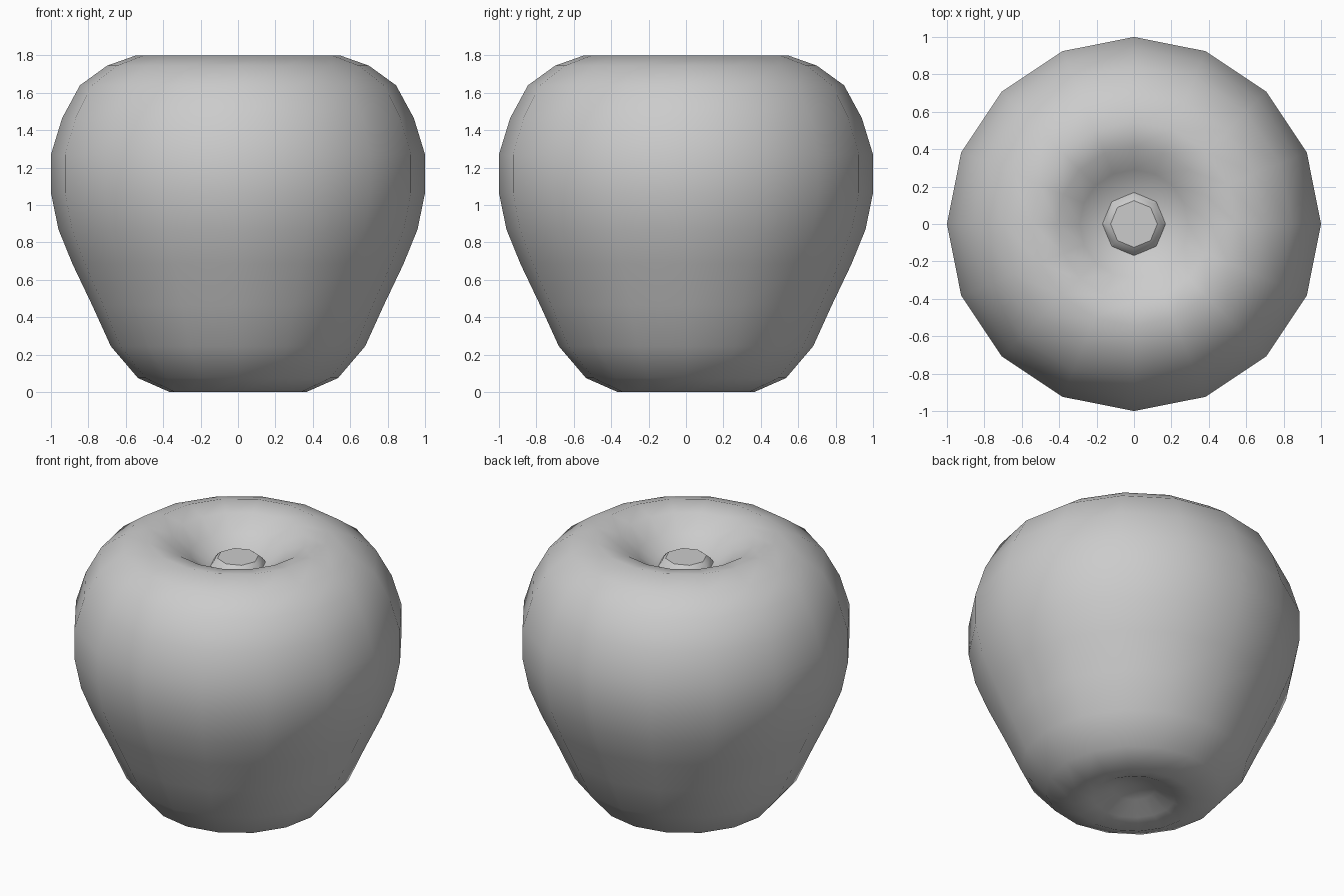
import bpy, bmesh, math

if "Cube" in bpy.data.objects:
    bpy.data.objects.remove(bpy.data.objects["Cube"])


def lathe(name, profile, sides, cap_start=False, cap_end=False):
    """Revolve (radius, z) points around z; radius 0 becomes a pole."""
    bm = bmesh.new()
    rings = []
    for r, z in profile:
        if r == 0:
            rings.append([bm.verts.new((0, 0, z))] * sides)
        else:
            rings.append([bm.verts.new((r * math.cos(2 * math.pi * i / sides),
                                        r * math.sin(2 * math.pi * i / sides), z))
                          for i in range(sides)])
    for a, b in zip(rings, rings[1:]):
        for i in range(sides):
            j = (i + 1) % sides
            quad = [a[i], a[j], b[j], b[i]]
            bm.faces.new(list(dict.fromkeys(quad)))
    if cap_end:
        bm.faces.new(rings[-1])
    if cap_start:
        bm.faces.new(rings[0][::-1])
    bmesh.ops.recalc_face_normals(bm, faces=bm.faces[:])
    mesh = bpy.data.meshes.new(name)
    bm.to_mesh(mesh)
    bm.free()
    obj = bpy.data.objects.new(name, mesh)
    bpy.context.collection.objects.link(obj)
    bpy.ops.object.select_all(action='DESELECT')
    obj.select_set(True)
    bpy.context.view_layer.objects.active = obj
    return obj


# Apple body: bottom dimple, flank, shoulder, top dimple
lathe("apple_body", [
    (0, 0.11), (0.13, 0.085), (0.25, 0.03), (0.365, 0), (0.535, 0.075),
    (0.68, 0.245), (0.78, 0.465), (0.885, 0.685), (0.96, 0.87),
    (1.0, 1.065), (1.0, 1.27), (0.94, 1.465), (0.845, 1.64),
    (0.70, 1.745), (0.545, 1.80), (0.41, 1.77), (0.29, 1.69),
    (0.19, 1.62), (0, 1.60)], 16)
bpy.ops.object.shade_smooth()

# Short stem stub at the bottom of the top dimple
lathe("stem_stub", [(0.18, 1.60), (0.15, 1.645), (0.125, 1.665)], 8, cap_end=True)
bpy.ops.object.shade_smooth_by_angle(angle=math.radians(35))
